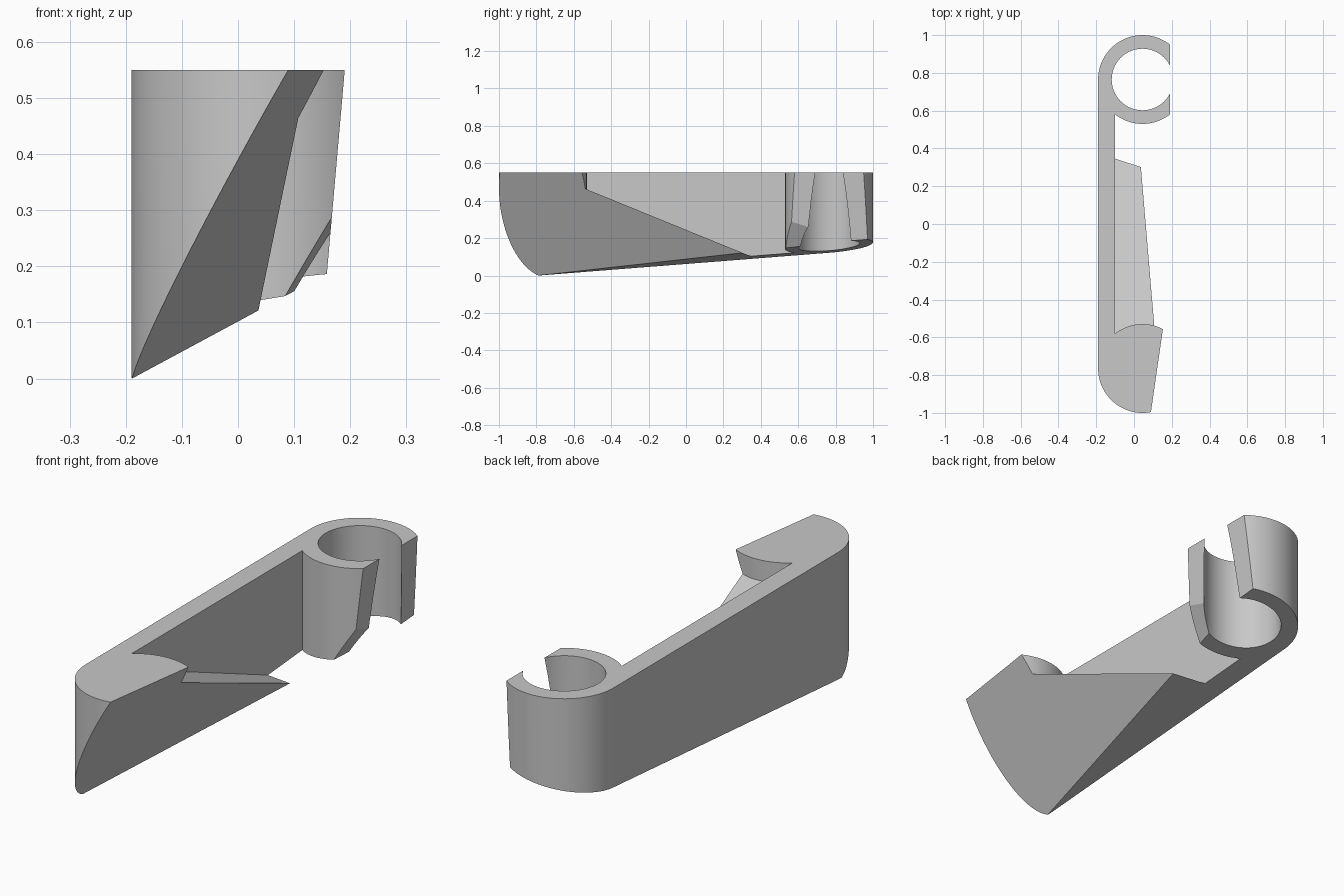
import bpy, bmesh, math
from mathutils import Vector

old = bpy.data.objects.get("Cube")
if old:
    bpy.data.objects.remove(old, do_unlink=True)

CX, CY, R, HOLE = 0.045, 0.765, 0.235, 0.163   # round ends and the hole
INNER, TOP = -0.10, 0.55                        # inner wall of the arm, top height


def arc(cy, radius, start, end, n):
    angles = [math.radians(start + (end - start) * i / n) for i in range(n + 1)]
    return [(CX + radius * math.cos(a), cy + radius * math.sin(a)) for a in angles]


def prism(name, points, axis, low, high):
    """Extrude a 2D outline along the given axis between low and high."""
    bm = bmesh.new()
    lift = lambda p, h: (h, *p) if axis == "x" else (*p, h)
    face = bm.faces.new([bm.verts.new(lift(p, low)) for p in points])
    new = bmesh.ops.extrude_face_region(bm, geom=[face])["geom"]
    move = (high - low) * Vector((1, 0, 0) if axis == "x" else (0, 0, 1))
    bmesh.ops.translate(bm, vec=move, verts=[v for v in new if isinstance(v, bmesh.types.BMVert)])
    bmesh.ops.recalc_face_normals(bm, faces=bm.faces)
    mesh = bpy.data.meshes.new(name)
    bm.to_mesh(mesh)
    bm.free()
    obj = bpy.data.objects.new(name, mesh)
    bpy.context.collection.objects.link(obj)
    return obj


def trim(bm, point, normal):
    """Cut away everything on the normal's side and cap the opening."""
    cut = bmesh.ops.bisect_plane(bm, geom=bm.verts[:] + bm.edges[:] + bm.faces[:], dist=1e-5,
                                 plane_co=point, plane_no=normal, clear_outer=True)["geom_cut"]
    edges = [e for e in cut if isinstance(e, bmesh.types.BMEdge) and e.is_boundary]
    bmesh.ops.edgeloop_fill(bm, edges=edges)


# Plan outline: round front end, straight arm, open ring at the back
join = math.degrees(math.acos((INNER - CX) / R))
outline = arc(-CY, R, join, -180, 72)
outline += arc(CY, R, 180, 8, 48)
outline += arc(CY, HOLE, 8, 352, 72)
outline += arc(CY, R, -8, -join, 36)
body = prism("clip_body", outline, "z", -0.3, TOP)

# Sloping web beside the arm
slope = lambda y: 0.2444 - 0.408 * y
web = prism("web", [(-0.7, -0.2), (0.45, -0.2), (0.45, slope(0.45)), (-0.7, slope(-0.7))],
            "x", INNER - 0.04, 0.3)
# Keep the web flush with the inner wall
for v in web.data.vertices:
    v.co.x = max(v.co.x, INNER - 0.04)

join_mod = body.modifiers.new("join_web", "BOOLEAN")
join_mod.operation, join_mod.solver, join_mod.object = "UNION", "EXACT", web
bpy.context.view_layer.update()
bm = bmesh.new()
bm.from_object(body, bpy.context.evaluated_depsgraph_get())
body.modifiers.clear()
bpy.data.objects.remove(web, do_unlink=True)

# Tilted ring opening, slanted inner side, sloping underside
trim(bm, (0.142, 0, 0), (1, 0, -0.0877))
trim(bm, (-0.075, 0, 0), (1, -0.144, -0.56))
trim(bm, (0, 0, 0.092), (0.159, 0.0783, -1))
bmesh.ops.recalc_face_normals(bm, faces=bm.faces)
bm.to_mesh(body.data)
bm.free()

grey = bpy.data.materials.new("grey_plastic")
grey.use_nodes = True
colour = (0.58, 0.58, 0.58, 1)
grey.diffuse_color = colour
grey.node_tree.nodes["Principled BSDF"].inputs["Base Color"].default_value = colour
body.data.materials.append(grey)

bpy.ops.object.select_all(action="DESELECT")
body.select_set(True)
bpy.context.view_layer.objects.active = body
bpy.ops.object.shade_smooth_by_angle(angle=math.radians(25))
